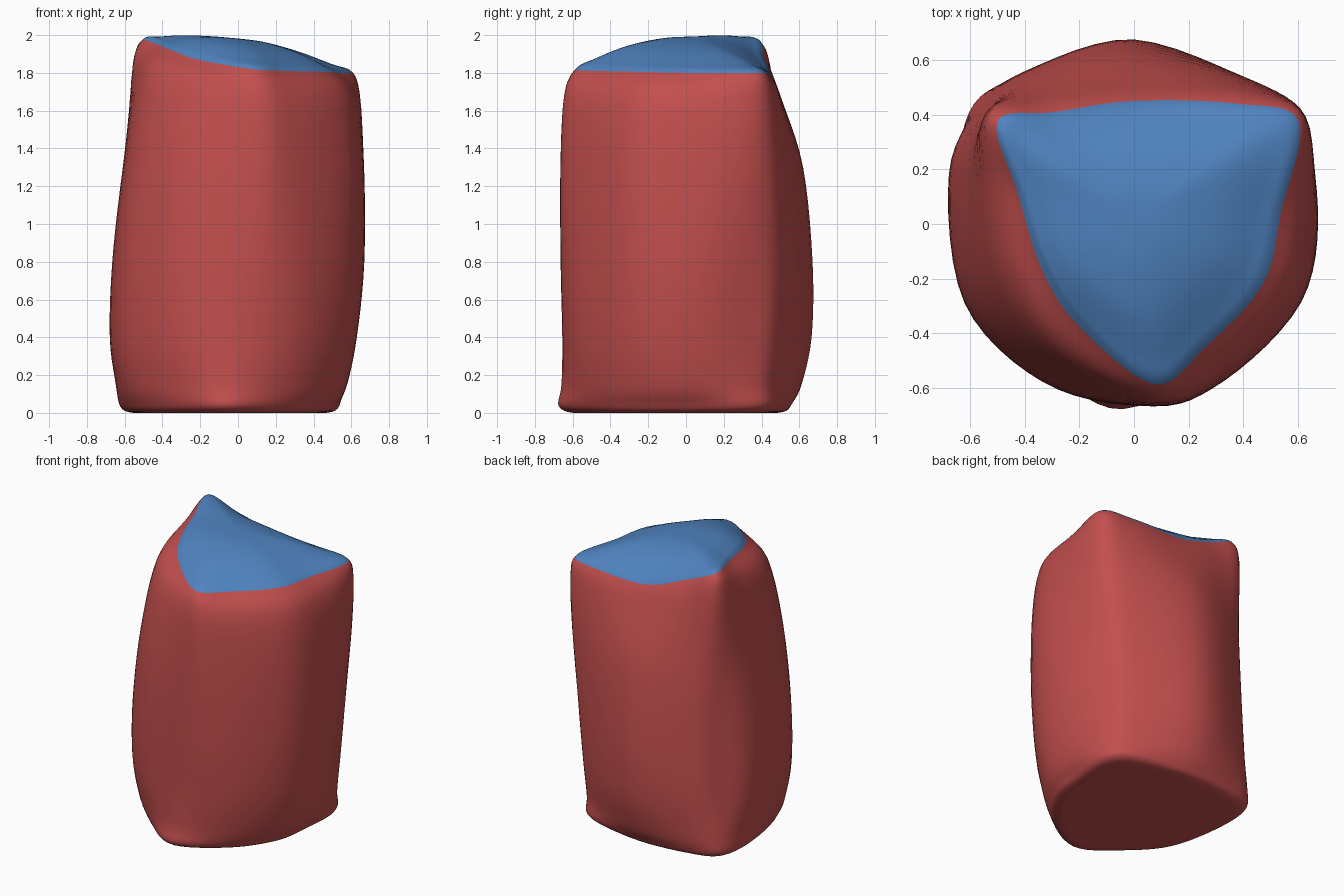
import bpy, bmesh, math
from mathutils import Vector

if "Cube" in bpy.data.objects:
    bpy.data.objects.remove(bpy.data.objects["Cube"])

SUB_A, SUB_V = 6, 5          # smooth steps around / up between control points
ANGLES = [5, 32, 50, 90, 125, 143, 165, 205, 240, 275, 300, 335]

# body radii at each angle, one row per height (rounded triangle sections)
BODY = [
    (0.05, [.53, .625, .62, .56, .645, .73, .65, .60, .61, .678, .57, .53]),
    (0.15, [.58, .625, .62, .61, .67, .725, .67, .64, .63, .66, .60, .58]),
    (0.40, [.63, .645, .65, .665, .685, .705, .70, .68, .66, .655, .64, .635]),
    (0.80, [.67, .68, .675, .67, .675, .685, .685, .675, .665, .665, .66, .67]),
    (1.30, [.67, .725, .68, .62, .64, .67, .63, .62, .635, .67, .655, .67]),
]
SHOULDER = [.635, .74, .64, .51, .57, .675, .56, .52, .55, .65, .62, .625]
# border of the top patch: radius and height
EDGE_R = [.54, .71, .575, .45, .50, .625, .44, .375, .42, .59, .52, .52]
EDGE_Z = [1.80, 1.80, 1.79, 1.79, 1.885, 1.975, 1.95, 1.915, 1.87, 1.82, 1.81, 1.805]


def catmull(p0, p1, p2, p3, t):
    return 0.5 * (2 * p1 + (p2 - p0) * t + (2 * p0 - 5 * p1 + 4 * p2 - p3) * t * t
                  + (3 * p1 - p0 - 3 * p2 + p3) * t ** 3)


def ring(radii, heights):
    """Control points of one ring, smoothed around the loop."""
    pts = []
    for a, r, z in zip(ANGLES, radii, heights):
        if a == 275:                       # front corner leans left at the foot
            a += 2 - 11 * max(0, 1 - z / 1.2)
        a = math.radians(a)
        pts.append(Vector((r * math.cos(a), r * math.sin(a), z)))
    n = len(pts)
    return [catmull(pts[i - 1], pts[i], pts[(i + 1) % n], pts[(i + 2) % n], k / SUB_A)
            for i in range(n) for k in range(SUB_A)]


def dome_ring(s):
    """Ring of the top patch at fraction s from centre to border."""
    radii = [s * (r * s + .48 * (1 - s)) for r in EDGE_R]
    heights = []
    for a, r, z in zip(ANGLES, radii, EDGE_Z):
        crown = 1.982 - .09 * r * math.cos(math.radians(a))
        heights.append(crown + (z - crown) * s ** 2.6)
    return ring(radii, heights)


def material(name, rgb):
    m = bpy.data.materials.new(name)
    m.diffuse_color = (*rgb, 1)
    m.use_nodes = True
    m.node_tree.nodes["Principled BSDF"].inputs["Base Color"].default_value = m.diffuse_color
    return m


# foot, walls, shoulder and patch border
n = len(ANGLES)
foot = BODY[0][1]
rings = [ring([r - .08 for r in foot], [0] * n),
         ring([r - .03 for r in foot], [.012] * n)]
rings += [ring(r, [z] * n) for z, r in BODY]
rings.append(ring(SHOULDER, [z - .14 for z in EDGE_Z]))
edge_index = len(rings)
rings.append(ring(EDGE_R, EDGE_Z))
# domed top patch
rings += [dome_ring(s) for s in (.85, .6, .3, .06)]

# smooth the profile upward
count, last = len(rings[0]), len(rings) - 1
levels = []
for i in range(last):
    a, b, c, d = (rings[max(0, min(last, i + k))] for k in (-1, 0, 1, 2))
    for k in range(SUB_V):
        levels.append([catmull(a[j], b[j], c[j], d[j], k / SUB_V) for j in range(count)])
levels.append(rings[-1])

bm = bmesh.new()
loops = [[bm.verts.new(p) for p in lv] for lv in levels]
for i in range(len(loops) - 1):
    for j in range(count):
        k = (j + 1) % count
        f = bm.faces.new((loops[i][j], loops[i][k], loops[i + 1][k], loops[i + 1][j]))
        f.material_index = 1 if i >= edge_index * SUB_V else 0
bm.faces.new(loops[0][::-1])               # flat underside
bm.faces.new(loops[-1]).material_index = 1
for f in bm.faces:
    f.smooth = len(f.verts) == 4 or f.material_index == 1

me = bpy.data.meshes.new("body")
bm.to_mesh(me)
bm.free()
me.materials.append(material("red", (.54, .078, .075)))
me.materials.append(material("blue", (.08, .23, .53)))
body = bpy.data.objects.new("body", me)
bpy.context.collection.objects.link(body)
